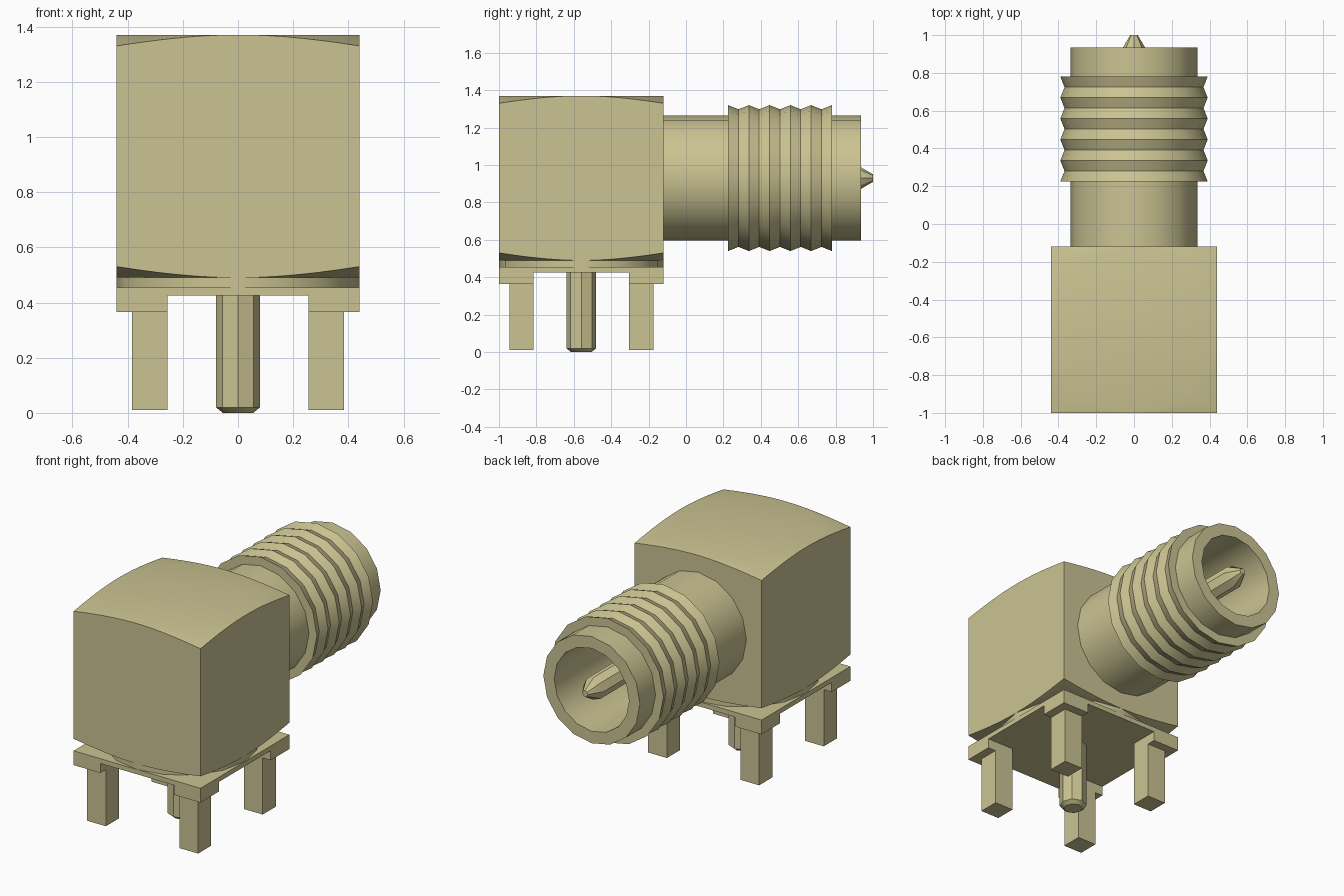
import bpy, bmesh, math
from mathutils import Matrix, Vector

if "Cube" in bpy.data.objects:
    bpy.data.objects.remove(bpy.data.objects["Cube"], do_unlink=True)

# Single pale brass material
COLOR = (0.60, 0.55, 0.29, 1.0)
brass = bpy.data.materials.new("pale_brass")
brass.use_nodes = True
brass.diffuse_color = COLOR
brass.node_tree.nodes["Principled BSDF"].inputs["Base Color"].default_value = COLOR

CY = -0.56      # centre of the body along y
HALF = 0.44     # half width of the body
AXIS_Z = 0.93   # height of the barrel axis


def finish(name, bm):
    """Clean the bmesh, turn it into an object and shade it."""
    bmesh.ops.remove_doubles(bm, verts=bm.verts, dist=1e-5)
    bmesh.ops.recalc_face_normals(bm, faces=bm.faces)
    mesh = bpy.data.meshes.new(name)
    bm.to_mesh(mesh)
    bm.free()
    mesh.materials.append(brass)
    obj = bpy.data.objects.new(name, mesh)
    bpy.context.collection.objects.link(obj)
    bpy.ops.object.select_all(action='DESELECT')
    obj.select_set(True)
    bpy.context.view_layer.objects.active = obj
    bpy.ops.object.shade_smooth_by_angle(angle=math.radians(30))
    return obj


def box(name, x0, x1, y0, y1, z0, z1):
    bm = bmesh.new()
    size = Matrix.Diagonal((x1 - x0, y1 - y0, z1 - z0, 1))
    centre = Vector(((x0 + x1) / 2, (y0 + y1) / 2, (z0 + z1) / 2))
    bmesh.ops.create_cube(bm, size=1, matrix=Matrix.Translation(centre) @ size)
    return finish(name, bm)


def loft(bm, rings):
    """Join rings of points with quads and cap both ends."""
    loops = [[bm.verts.new(p) for p in ring] for ring in rings]
    n = len(loops[0])
    for a, b in zip(loops, loops[1:]):
        for i in range(n):
            j = (i + 1) % n
            bm.faces.new((a[i], a[j], b[j], b[i]))
    bm.faces.new(loops[0])
    bm.faces.new(loops[-1])


def lathe(name, profile, sides, along_y=False):
    """Revolve (radius, position) pairs around the barrel or the body axis."""
    rings = []
    for r, t in profile:
        ring = []
        for i in range(sides):
            a = 2 * math.pi * i / sides
            u, v = r * math.cos(a), r * math.sin(a)
            ring.append((u, t, AXIS_Z + v) if along_y else (u, CY + v, t))
        rings.append(ring)
    bm = bmesh.new()
    loft(bm, rings)
    return finish(name, bm)


# Square body with a shallow conical chamfer on top and bottom
SEGMENTS = 64
SLOPE = 0.04 / (HALF * (math.sqrt(2) - 1))
rings = [[], [], [], []]
for i in range(SEGMENTS):
    a = 2 * math.pi * i / SEGMENTS
    c, s = math.cos(a), math.sin(a)
    edge = HALF / max(abs(c), abs(s))
    drop = (edge - HALF) * SLOPE
    levels = ((HALF, 0.49), (edge, 0.49 + drop), (edge, 1.37 - drop), (HALF, 1.37))
    for ring, (r, z) in zip(rings, levels):
        ring.append((r * c, CY + r * s, z))
bm = bmesh.new()
loft(bm, rings)
finish("body", bm)

# Round spacer and square base plate
lathe("spacer_disc", [(HALF, 0.455), (HALF, 0.49)], 16)
box("base_plate", -HALF, HALF, CY - HALF, CY + HALF, 0.425, 0.455)

# Four corner pads with square legs
for sx, side in ((1, "left"), (-1, "right")):
    for sy, end in ((-1, "front"), (1, "back")):
        def corner(part, inner, outer, z0, z1):
            xs = sorted((sx * inner, sx * outer))
            ys = sorted((CY + sy * inner, CY + sy * outer))
            box(f"{end}_{side}_{part}", *xs, *ys, z0, z1)
        corner("pad", 0.255, HALF, 0.365, 0.425)
        corner("leg", 0.255, 0.385, 0.01, 0.365)

# Octagonal solder pin under the body
lathe("solder_pin", [(0.055, 0.0), (0.08, 0.02), (0.08, 0.425)], 8)

# Hollow barrel with ridged thread
PITCHES = 10
thread = [(0.39 if i % 2 == 0 else 0.368, 0.78 - 0.555 * i / PITCHES)
          for i in range(PITCHES + 1)]
barrel = [(0.26, -0.10), (0.26, 0.935), (0.335, 0.935), (0.335, 0.78)]
barrel += thread + [(0.335, 0.225), (0.335, -0.12)]
lathe("threaded_barrel", barrel, 16, along_y=True)

# Centre contact with a tapered tip
lathe("centre_contact", [(0.07, -0.10), (0.07, 0.915), (0.02, 1.0)], 8, along_y=True)
